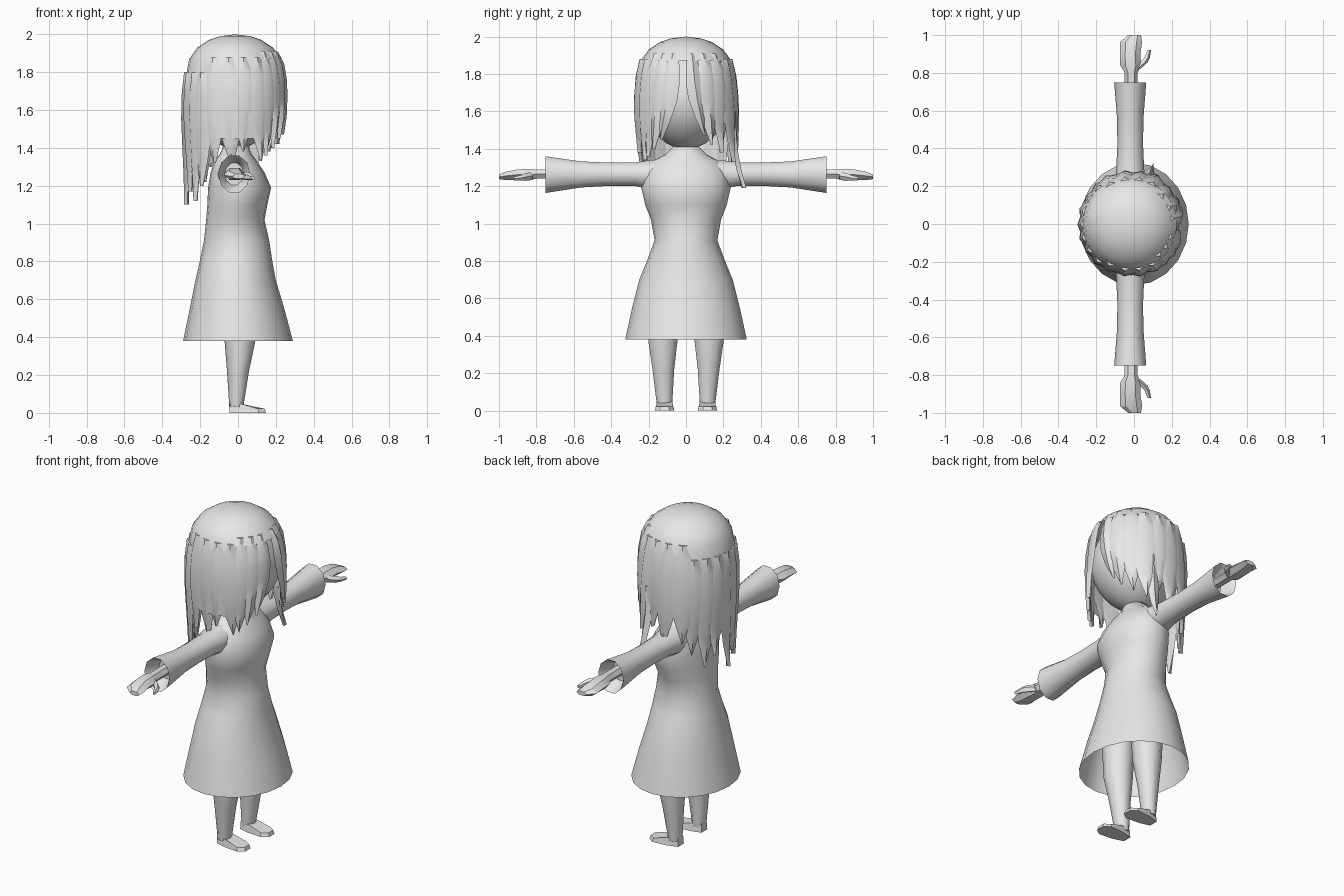
import bpy, bmesh, math, random

if "Cube" in bpy.data.objects:
    bpy.data.objects.remove(bpy.data.objects["Cube"])

random.seed(4)
mat = bpy.data.materials.new("plain grey")
mat.diffuse_color = (0.8, 0.8, 0.8, 1)
mat.use_nodes = True
mat.node_tree.nodes["Principled BSDF"].inputs["Base Color"].default_value = mat.diffuse_color


def finish(name, bm, angle=40):
    bmesh.ops.recalc_face_normals(bm, faces=bm.faces)
    me = bpy.data.meshes.new(name)
    bm.to_mesh(me)
    bm.free()
    ob = bpy.data.objects.new(name, me)
    bpy.context.collection.objects.link(ob)
    me.materials.append(mat)
    bpy.ops.object.select_all(action='DESELECT')
    ob.select_set(True)
    bpy.context.view_layer.objects.active = ob
    bpy.ops.object.shade_smooth_by_angle(angle=math.radians(angle))
    return ob


def skin(bm, rings, start=True, end=True):
    """Join closed rings of points, optionally capping the ends."""
    rows = [[bm.verts.new(p) for p in r] for r in rings]
    n = len(rows[0])
    for a, b in zip(rows, rows[1:]):
        for i in range(n):
            j = (i + 1) % n
            bm.faces.new((a[i], a[j], b[j], b[i]))
    if start:
        bm.faces.new(rows[0])
    if end:
        bm.faces.new(rows[-1])


def loft(name, rings, start=True, end=True, angle=40):
    bm = bmesh.new()
    skin(bm, rings, start, end)
    return finish(name, bm, angle)


def ring_z(z, x0, x1, y0, y1, n):
    """Ellipse in a horizontal plane, given by its extents."""
    return [((x0 + x1) / 2 + (x1 - x0) / 2 * math.cos(2 * math.pi * i / n),
             (y0 + y1) / 2 + (y1 - y0) / 2 * math.sin(2 * math.pi * i / n), z)
            for i in range(n)]


def ring_y(y, x, z, rx, rz, n):
    """Ellipse across the arm direction."""
    return [(x + rx * math.cos(2 * math.pi * i / n), y,
             z + rz * math.sin(2 * math.pi * i / n)) for i in range(n)]


# Dress, open at the hem
dress = [(0.38, -0.29, 0.29, 0.325), (0.55, -0.255, 0.245, 0.288),
         (0.70, -0.225, 0.20, 0.25), (0.81, -0.20, 0.18, 0.205),
         (0.91, -0.18, 0.165, 0.168), (1.02, -0.168, 0.14, 0.187),
         (1.10, -0.162, 0.155, 0.218), (1.19, -0.158, 0.175, 0.238),
         (1.27, -0.145, 0.14, 0.225), (1.33, -0.125, 0.10, 0.185),
         (1.37, -0.095, 0.07, 0.11), (1.42, -0.07, 0.05, 0.06)]
loft("dress", [ring_z(z, a, b, -w, w, 20) for z, a, b, w in dress], start=False, angle=60)

# Neck and head
loft("neck", [ring_z(z, -0.07, 0.05, -0.06, 0.06, 10) for z in (1.34, 1.5)])
bm = bmesh.new()
bmesh.ops.create_uvsphere(bm, u_segments=20, v_segments=12, radius=1)
for v in bm.verts:
    x, y, z = v.co
    jaw = 1 - 0.15 * max(0, -z) ** 2      # slight narrowing to the chin
    v.co = (-0.01 + 0.25 * x * jaw, 0.24 * y * jaw, 1.665 + 0.27 * z)
finish("head", bm)

for s, side in ((1, "left"), (-1, "right")):
    # Sleeve with an open flared cuff
    sleeve = [(0.12, 0.095, 0.085, 1.265), (0.20, 0.085, 0.08, 1.262),
              (0.27, 0.075, 0.067, 1.264), (0.42, 0.068, 0.066, 1.264),
              (0.56, 0.07, 0.073, 1.263), (0.75, 0.085, 0.103, 1.262),
              (0.735, 0.075, 0.09, 1.262), (0.66, 0.05, 0.06, 1.262)]
    loft(side + "_sleeve", [ring_y(s * y, -0.02, z, rx, rz, 10)
                            for y, rx, rz, z in sleeve])
    # Mitten hand and thumb
    hand = [(0.64, -0.015, 0.034, 0.03, 1.265), (0.80, -0.015, 0.034, 0.028, 1.265),
            (0.84, -0.018, 0.055, 0.036, 1.262), (0.90, -0.02, 0.054, 0.032, 1.262),
            (0.965, -0.015, 0.058, 0.025, 1.255), (1.0, 0.003, 0.034, 0.014, 1.25)]
    loft(side + "_hand", [ring_y(s * y, x, z, rx, rz, 6)
                          for y, x, rx, rz, z in hand], angle=25)
    thumb = [(0.82, 0.01, 0.022, 1.255), (0.855, 0.05, 0.022, 1.25),
             (0.88, 0.068, 0.016, 1.245), (0.92, 0.08, 0.01, 1.24)]
    loft(side + "_thumb", [ring_y(s * y, x, z, r, r, 5)
                           for y, x, r, z in thumb], angle=25)
    # Leg
    leg = [(0.58, -0.08, 0.10, 0.03, 0.215), (0.37, -0.07, 0.09, 0.042, 0.205),
           (0.22, -0.058, 0.058, 0.06, 0.182), (0.03, -0.046, 0.028, 0.072, 0.158)]
    loft(side + "_leg", [ring_z(z, a, b, s * c, s * d, 10) for z, a, b, c, d in leg])
    # Foot, a wedge with a rounded toe
    outline = [(-0.045, 0.085), (-0.045, 0.14), (0.02, 0.16), (0.11, 0.168),
               (0.148, 0.14), (0.148, 0.09), (0.11, 0.062), (0.02, 0.068)]
    bottom = [(x, s * y, 0) for x, y in outline]
    top = [(x * 0.95, s * (0.115 + (y - 0.115) * 0.88),
            0.052 - 0.16 * max(0, x + 0.01) if x < 0.1 else 0.022) for x, y in outline]
    loft(side + "_foot", [bottom, top], angle=25)

# Outline of the hair: height and radius
HAIR = [(2.0, 0.0), (1.99, 0.08), (1.97, 0.14), (1.93, 0.2), (1.87, 0.243),
        (1.75, 0.265), (1.6, 0.272), (1.4, 0.26), (1.2, 0.245), (1.0, 0.235)]


def hair_r(z):
    for (z0, r0), (z1, r1) in zip(HAIR, HAIR[1:]):
        if z >= z1:
            return r0 + (r1 - r0) * (z0 - z) / (z0 - z1)
    return HAIR[-1][1]


def hair_point(deg, z, lift=0.0):
    a = math.radians(deg)
    r = hair_r(z) + lift
    return (-0.015 + r * math.cos(a), r * math.sin(a), z)


# Hair cap: full crown, then only sides and back lower down
bm = bmesh.new()
N = 24
levels = [1.99, 1.97, 1.93, 1.87, 1.75, 1.6, 1.45]
rows = [[bm.verts.new(hair_point(i * 360 / N, z)) for i in range(N)] for z in levels]
peak = bm.verts.new((-0.015, 0, 2.0))
for i in range(N):
    j = (i + 1) % N
    bm.faces.new((peak, rows[0][i], rows[0][j]))
    for k in range(len(levels) - 1):
        if k < 3 or 4 <= i < N - 4:
            bm.faces.new((rows[k][i], rows[k][j], rows[k + 1][j], rows[k + 1][i]))
bmesh.ops.delete(bm, geom=[v for v in bm.verts if not v.link_faces], context='VERTS')
finish("hair_cap", bm, 60)


def lock(bm, deg, top, tip, width, drift=0.0, flare=0.0):
    """Tapered strand lying on the hair outline."""
    rings = []
    for t, w in ((0, 0.5), (0.15, 0.85), (0.35, 1), (0.55, 0.95), (0.78, 0.6), (1, 0.05)):
        z = top + (tip - top) * t
        a = deg + drift * t * t
        h = width / 2 * w
        f = flare * t * t
        rings.append([hair_point(a - h, z, f - 0.004), hair_point(a, z, f + 0.014),
                      hair_point(a + h, z, f - 0.004), hair_point(a, z, f - 0.012)])
    skin(bm, rings)


# Fringe parted at the forehead
bm = bmesh.new()
for deg, tip, width, drift in ((8, 1.47, 20, 14), (24, 1.42, 26, 8), (43, 1.38, 28, 4),
                               (-18, 1.45, 24, -12), (-33, 1.40, 26, -8),
                               (-48, 1.36, 28, -3)):
    lock(bm, deg, 1.91, tip, width, drift)
finish("fringe", bm, 50)

# Side locks, uneven tips
bm = bmesh.new()
for deg, tip, width, drift, flare in (
        (62, 1.33, 32, 0, 0.03), (80, 1.36, 30, -4, 0.0), (98, 1.28, 32, -4, 0.01),
        (118, 1.30, 32, 0, 0.02), (-62, 1.34, 30, 4, 0.0), (-80, 1.38, 30, 0, -0.01),
        (-98, 1.30, 32, 4, -0.02), (-118, 1.32, 32, 2, -0.01)):
    lock(bm, deg, 1.88, tip, width, drift, flare)
# Wispy strand sticking out on one side
lock(bm, 70, 1.6, 1.19, 14, 0, 0.085)
finish("side_locks", bm, 50)

# Long back locks
bm = bmesh.new()
tips = [1.22, 1.14, 1.20, 1.10, 1.17, 1.12, 1.20]
for i, tip in enumerate(tips):
    lock(bm, 132 + i * 16, 1.80, tip, 30, random.uniform(-5, 5), random.uniform(0, 0.02))
finish("back_locks", bm, 50)
